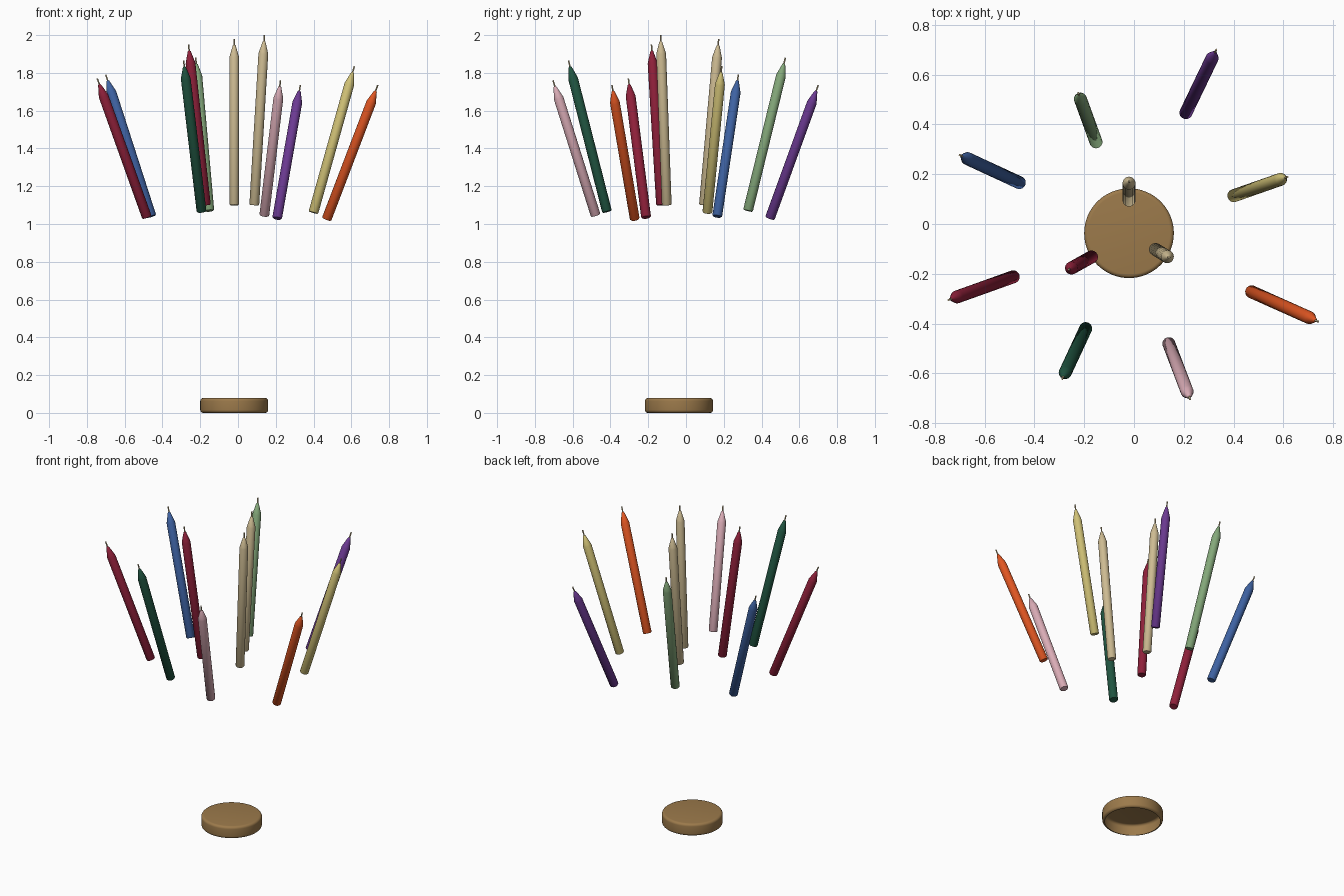
import bpy, bmesh, math
from mathutils import Vector

cube = bpy.data.objects.get("Cube")
if cube:
    bpy.data.objects.remove(cube, do_unlink=True)


def material(name, rgb):
    lin = [(c / 255 / 12.92) if c < 11 else ((c / 255 + 0.055) / 1.055) ** 2.4 for c in rgb]
    m = bpy.data.materials.new(name)
    m.use_nodes = True
    m.diffuse_color = (*lin, 1)
    m.node_tree.nodes["Principled BSDF"].inputs["Base Color"].default_value = (*lin, 1)
    return m


colours = {
    "brown": material("brown", (156, 122, 75)),
    "maroon": material("maroon", (143, 32, 58)),
    "blue": material("blue", (62, 98, 162)),
    "dark_green": material("dark_green", (32, 84, 64)),
    "light_green": material("light_green", (132, 168, 122)),
    "beige": material("beige", (205, 187, 146)),
    "pink": material("pink", (218, 172, 182)),
    "purple": material("purple", (108, 58, 146)),
    "yellow": material("yellow", (208, 193, 118)),
    "orange": material("orange", (224, 86, 34)),
}


def lathe(name, profile, sides, mats, mat_rule=None):
    """Spin a list of (radius, height) points about the z axis."""
    bm = bmesh.new()
    verts = [bm.verts.new((r, 0, z)) for r, z in profile]
    edges = [bm.edges.new(pair) for pair in zip(verts, verts[1:])]
    bmesh.ops.spin(bm, geom=verts + edges, axis=(0, 0, 1), cent=(0, 0, 0),
                   angle=math.tau, steps=sides, use_merge=True)
    bmesh.ops.remove_doubles(bm, verts=bm.verts, dist=0.0002)
    bmesh.ops.recalc_face_normals(bm, faces=bm.faces)
    # keep the outside facing out, even on an open shell
    side = max(bm.faces, key=lambda f: f.calc_center_median().xy.length)
    if side.normal.xy.dot(side.calc_center_median().xy) < 0:
        bmesh.ops.reverse_faces(bm, faces=bm.faces)
    if mat_rule:
        for f in bm.faces:
            f.material_index = mat_rule(f.calc_center_median())
    mesh = bpy.data.meshes.new(name)
    bm.to_mesh(mesh)
    bm.free()
    for m in mats:
        mesh.materials.append(m)
    ob = bpy.data.objects.new(name, mesh)
    bpy.context.collection.objects.link(ob)
    bpy.ops.object.select_all(action="DESELECT")
    ob.select_set(True)
    bpy.context.view_layer.objects.active = ob
    bpy.ops.object.shade_smooth_by_angle(angle=math.radians(40))
    return ob


def candle(name, colour, base, tip):
    """Straight stick with a tapered shoulder and a thin wick, pointing from base to tip."""
    base, tip = Vector(base), Vector(tip)
    axis = tip - base
    n = axis.length
    top = n - 0.032
    profile = [(0, 0), (0.022, 0), (0.026, 0.005), (0.026, n - 0.1), (0.023, n - 0.088),
               (0.008, top - 0.004), (0.004, top), (0.004, n), (0, n)]
    ob = lathe(name, profile, 20, [colours[colour], colours["beige"]],
               lambda c: int(c.z > top + 0.001))
    ob.location = base
    ob.rotation_mode = "QUATERNION"
    ob.rotation_quaternion = axis.to_track_quat("Z", "Y")


# Round stand: rounded shell, open underneath
R, H, B = 0.18, 0.079, 0.016
steps = [math.radians(a) for a in range(0, 91, 18)]
outline = [(0, H)]
outline += [(R - B + B * math.sin(a), H - B + B * math.cos(a)) for a in steps]
outline += [(R - B + B * math.cos(a), B - B * math.sin(a)) for a in steps]
stand = lathe("stand", outline, 64, [colours["brown"]])
stand.location = (-0.02, -0.037, 0)

# Inner ring of three candles
candle("inner_candle_back", "beige", (-0.02, 0.095, 1.1), (-0.02, 0.173, 1.98))
candle("inner_candle_left", "beige", (0.086, -0.102, 1.1), (0.14, -0.135, 2))
candle("inner_candle_right", "maroon", (-0.17, -0.132, 1.1), (-0.262, -0.183, 1.95))

# Outer ring of eight candles
candle("outer_candle_1", "maroon", (-0.482, -0.211, 1.035), (-0.745, -0.305, 1.77))
candle("outer_candle_2", "blue", (-0.458, 0.165, 1.04), (-0.7, 0.277, 1.79))
candle("outer_candle_3", "light_green", (-0.152, 0.328, 1.07), (-0.224, 0.526, 1.88))
candle("outer_candle_4", "purple", (0.207, 0.444, 1.03), (0.33, 0.7, 1.735))
candle("outer_candle_5", "yellow", (0.399, 0.113, 1.06), (0.616, 0.189, 1.835))
candle("outer_candle_6", "orange", (0.469, -0.271, 1.025), (0.74, -0.392, 1.735))
candle("outer_candle_7", "pink", (0.139, -0.478, 1.045), (0.225, -0.704, 1.76))
candle("outer_candle_8", "dark_green", (-0.193, -0.418, 1.065), (-0.288, -0.622, 1.865))
